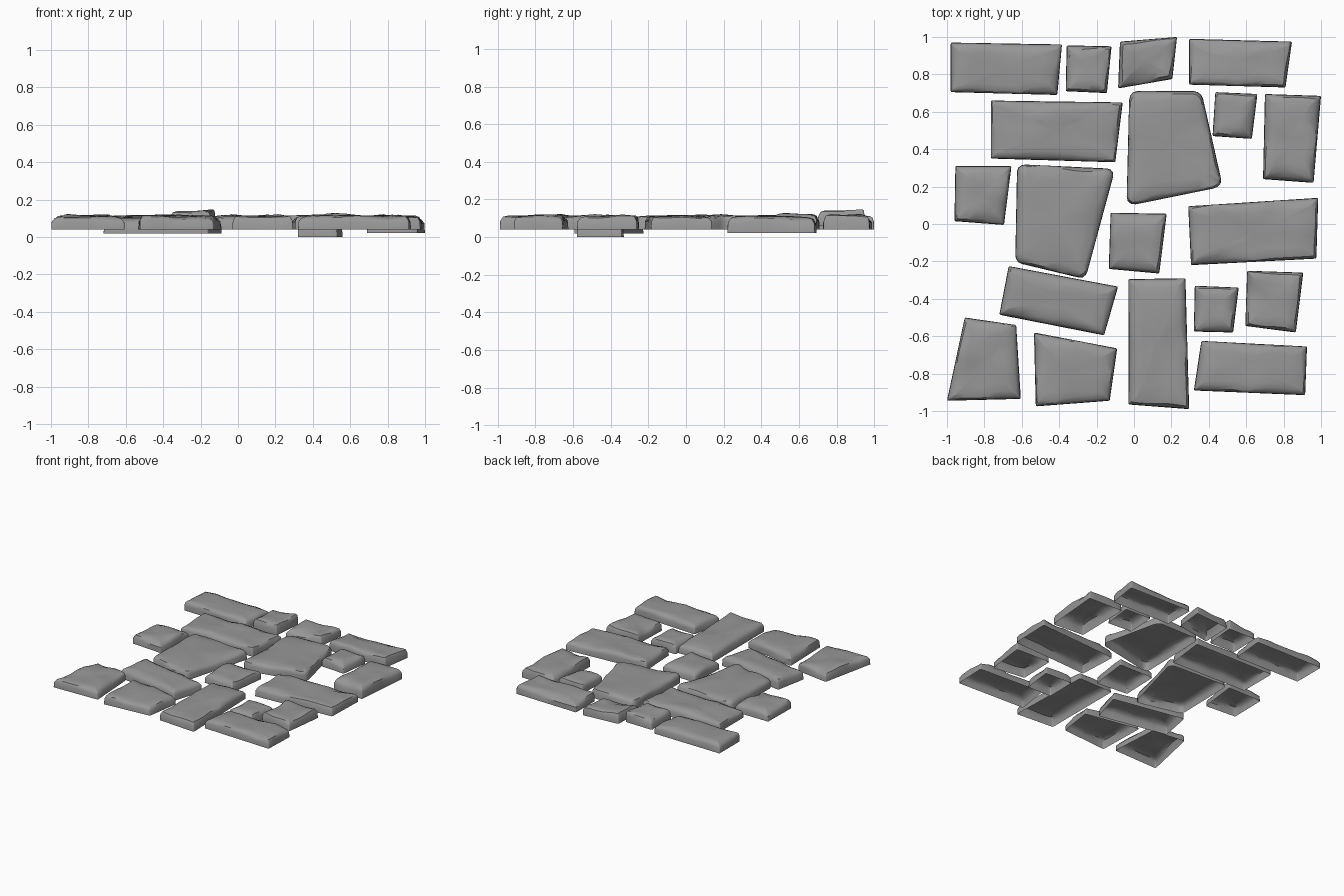
import bpy, bmesh, math, random
from mathutils import Vector, noise

if "Cube" in bpy.data.objects:
    bpy.data.objects.remove(bpy.data.objects["Cube"])

random.seed(4)
grey = bpy.data.materials.new("dark_stone")
grey.diffuse_color = (0.31, 0.31, 0.31, 1)
grey.use_nodes = True
grey.node_tree.nodes["Principled BSDF"].inputs["Base Color"].default_value = grey.diffuse_color


def outline(hu, hv, r):
    """Rounded rectangle, evenly subdivided, counter-clockwise."""
    corners = []
    for sx, sy, a0 in ((1, 1, 0), (-1, 1, 90), (-1, -1, 180), (1, -1, 270)):
        arc = []
        for i in range(4):
            a = math.radians(a0 + 30 * i)
            arc.append(Vector((sx * (hu - r) + r * math.cos(a), sy * (hv - r) + r * math.sin(a))))
        corners.append(arc)
    pts = []
    for i, arc in enumerate(corners):
        nxt = corners[(i + 1) % 4][0]
        pts += arc
        pts += [arc[-1].lerp(nxt, t / 6) for t in range(1, 6)]
    return pts


def stone(name, tl, tr, br, bl, z0=0.04, z1=0.113, r=0.008):
    """Open-bottomed slab: steep sides, worn uneven shoulder, gently wavy top."""
    tl, tr, br, bl = map(Vector, (tl, tr, br, bl))
    hu = ((tr - tl).length + (br - bl).length) / 4
    hv = ((tl - bl).length + (tr - br).length) / 4
    h = z1 - z0
    seed = Vector((random.uniform(0, 50), random.uniform(0, 50), 0))

    def place(p):
        u, v = (p.x / hu + 1) / 2, (p.y / hv + 1) / 2
        return bl.lerp(br, u).lerp(tl.lerp(tr, u), v)

    base = outline(hu, hv, r)
    bm = bmesh.new()
    rings = []
    # (edge inset, height fraction, scale of the remaining top, wear amount)
    for inset, zf, scale, wear in ((0, 0, 1, 0), (0.002, 0.58, 1, 0.5), (0.014, 0.85, 1, 1),
                                   (0.038, 0.96, 1, 1), (0.038, 1, 0.75, 0.7), (0.038, 1, 0.4, 0.6)):
        ring = []
        for p in base:
            n = noise.noise(Vector((p.x * 5, p.y * 5, 0)) + seed)
            d = inset * (1 + 1.2 * n)
            q = Vector((p.x * (1 - d / hu), p.y * (1 - d / hv))) * scale
            w = place(q)
            m = noise.noise(Vector((q.x * 6, q.y * 6, 3)) + seed)
            ring.append(bm.verts.new((w.x, w.y, z0 + h * zf + 0.018 * wear * m)))
        rings.append(ring)
    n = len(base)
    for a, b in zip(rings, rings[1:]):
        for i in range(n):
            j = (i + 1) % n
            bm.faces.new((a[i], a[j], b[j], b[i]))
    c = place(Vector((0, 0)))
    mid = bm.verts.new((c.x, c.y, z1))
    for i in range(n):
        bm.faces.new((rings[-1][i], rings[-1][(i + 1) % n], mid))
    me = bpy.data.meshes.new(name)
    bm.to_mesh(me)
    bm.free()
    me.materials.append(grey)
    ob = bpy.data.objects.new(name, me)
    bpy.context.collection.objects.link(ob)
    bpy.ops.object.select_all(action='DESELECT')
    bpy.context.view_layer.objects.active = ob
    ob.select_set(True)
    bpy.ops.object.shade_smooth_by_angle(angle=math.radians(40))


# Back row
stone("back_long_left", (-.98, .97), (-.385, .96), (-.41, .69), (-.98, .705))
stone("back_small", (-.36, .955), (-.12, .95), (-.145, .7), (-.365, .71), .06, .138)
stone("back_middle", (-.075, .975), (.23, 1), (.205, .775), (-.085, .725))
stone("back_long_right", (.295, .99), (.845, .975), (.81, .73), (.295, .745))

# Second row
stone("upper_long", (-.765, .66), (-.06, .65), (-.1, .33), (-.765, .35))
stone("upper_large", (-.025, .71), (.36, .71), (.475, .2), (-.04, .095), r=.045)
stone("upper_small", (.435, .705), (.66, .695), (.63, .455), (.42, .47), .05, .124)
stone("upper_right", (.7, .695), (1, .685), (.96, .22), (.69, .24), .022, .108)

# Middle row
stone("middle_left", (-.955, .31), (-.655, .31), (-.695, -.005), (-.96, .015))
stone("middle_large", (-.625, .32), (-.1, .295), (-.26, -.295), (-.635, -.205), r=.04)
stone("middle_small", (-.125, .06), (.175, .055), (.135, -.265), (-.135, -.24))
stone("middle_long_right", (.29, .095), (.985, .14), (.975, -.185), (.305, -.22))

# Fourth row
stone("lower_slanted", (-.67, -.225), (-.085, -.335), (-.16, -.595), (-.72, -.485), .018, .1)
stone("lower_tall", (-.03, -.295), (.275, -.29), (.295, -.99), (-.03, -.965))
stone("lower_small", (.325, -.33), (.56, -.34), (.53, -.58), (.32, -.575), 0, .078)
stone("lower_right", (.605, -.25), (.905, -.26), (.865, -.58), (.595, -.545))

# Front row
stone("front_left", (-.905, -.5), (-.63, -.54), (-.605, -.935), (-1, -.945))
stone("front_middle", (-.535, -.58), (-.09, -.665), (-.13, -.945), (-.525, -.975))
stone("front_long_right", (.36, -.625), (.925, -.655), (.915, -.915), (.32, -.89))
